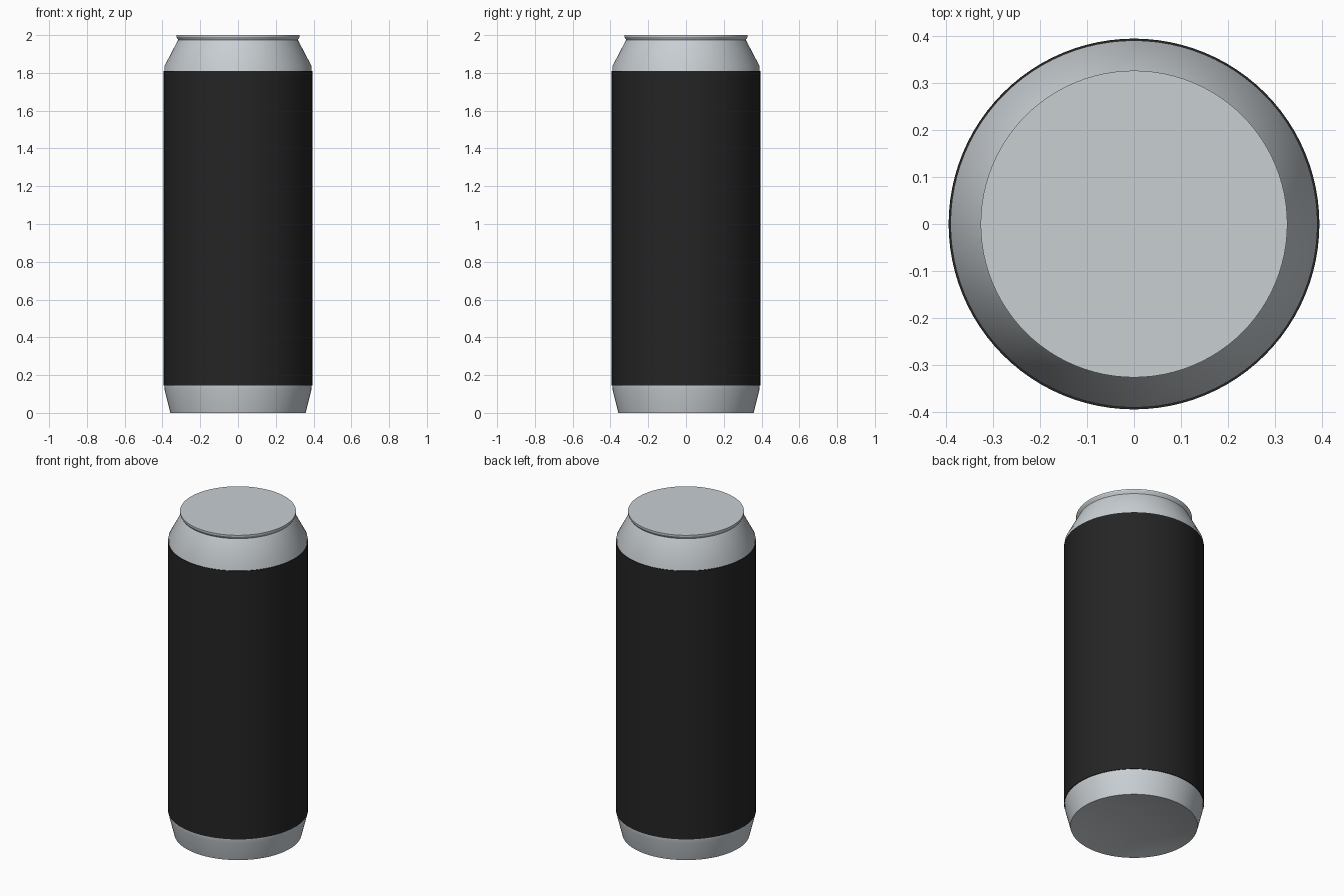
import bpy, bmesh, math

cube = bpy.data.objects.get("Cube")
if cube:
    bpy.data.objects.remove(cube, do_unlink=True)

SEGMENTS = 96


def make_material(name, color, roughness):
    mat = bpy.data.materials.new(name)
    mat.use_nodes = True
    mat.diffuse_color = (*color, 1)
    shader = mat.node_tree.nodes["Principled BSDF"]
    shader.inputs["Base Color"].default_value = (*color, 1)
    shader.inputs["Roughness"].default_value = roughness
    return mat


def lathe(name, profile, mat, closed=False):
    """Spin a (radius, height) profile about the z axis."""
    bm = bmesh.new()
    points = [bm.verts.new((r, 0, z)) for r, z in profile]
    edges = [bm.edges.new(pair) for pair in zip(points, points[1:])]
    if closed:
        edges.append(bm.edges.new((points[-1], points[0])))
    bmesh.ops.spin(bm, geom=points + edges, cent=(0, 0, 0), axis=(0, 0, 1),
                   angle=math.tau, steps=SEGMENTS, use_duplicate=False)
    bmesh.ops.remove_doubles(bm, verts=bm.verts, dist=0.0001)
    bmesh.ops.recalc_face_normals(bm, faces=bm.faces)
    mesh = bpy.data.meshes.new(name)
    bm.to_mesh(mesh)
    bm.free()
    mesh.materials.append(mat)
    obj = bpy.data.objects.new(name, mesh)
    bpy.context.collection.objects.link(obj)
    bpy.ops.object.select_all(action="DESELECT")
    obj.select_set(True)
    bpy.context.view_layer.objects.active = obj
    bpy.ops.object.shade_smooth_by_angle(angle=math.radians(30))
    return obj


aluminium = make_material("brushed aluminium", (0.58, 0.62, 0.65), 0.4)
black = make_material("black label", (0.018, 0.018, 0.018), 0.5)

# Can body: shallow concave base, tapered foot, straight wall, neck, flat lid
BASE_RADIUS, DOME_DEPTH = 0.358, 0.04
dome = [(BASE_RADIUS * i / 8, DOME_DEPTH * (1 - (i / 8) ** 2)) for i in range(9)]
wall = [(0.388, 0.12), (0.39, 0.145), (0.39, 1.835),
        (0.317, 1.975), (0.326, 1.99), (0.326, 2.0), (0, 2.0)]
lathe("can_body", dome + wall, aluminium)

# Label: thin sleeve wrapped around the straight wall
lathe("label_sleeve", [(0.388, 0.145), (0.394, 0.145),
                       (0.394, 1.81), (0.388, 1.81)], black, closed=True)
